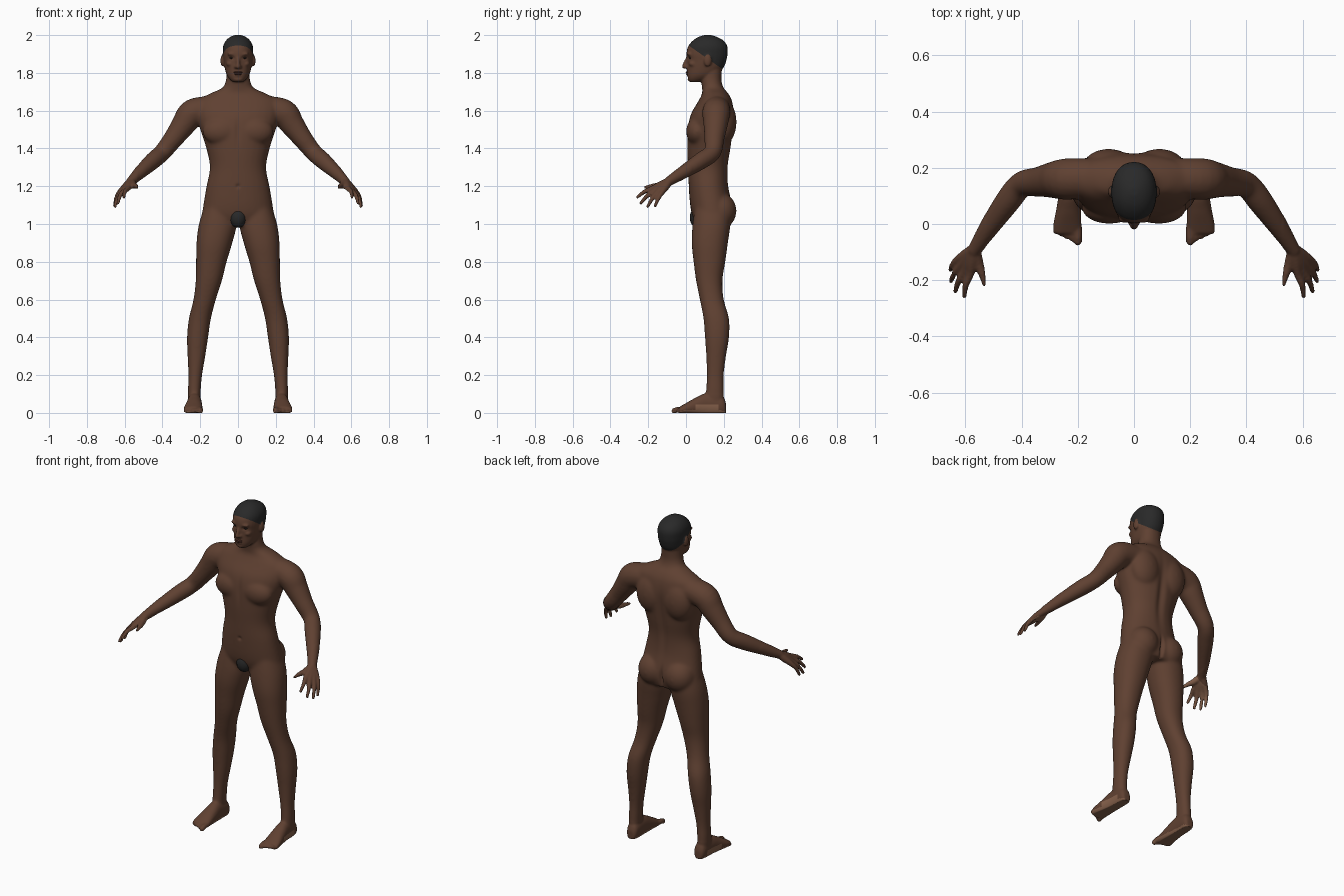
import bpy, bmesh, math
from mathutils import Vector, Matrix

old = bpy.data.objects.get("Cube")
if old:
    bpy.data.objects.remove(old, do_unlink=True)


def material(name, color):
    mat = bpy.data.materials.new(name)
    mat.use_nodes = True
    mat.diffuse_color = (*color, 1)
    bsdf = mat.node_tree.nodes["Principled BSDF"]
    bsdf.inputs["Base Color"].default_value = (*color, 1)
    bsdf.inputs["Roughness"].default_value = 0.8
    return mat


skin = material("brown skin", (0.115, 0.052, 0.031))
hair = material("black hair", (0.022, 0.022, 0.022))
pale = material("pale palm and sole", (0.23, 0.115, 0.068))
lip = material("dark lips", (0.085, 0.034, 0.024))
eye = material("dark eyes", (0.02, 0.014, 0.012))


def spline(rows, steps=5):
    """Smooth interpolation between rows of numbers."""
    rows = [Vector(r) for r in rows]
    out = []
    for i in range(len(rows) - 1):
        b, c = rows[i], rows[i + 1]
        a, d = rows[max(i - 1, 0)], rows[min(i + 2, len(rows) - 1)]
        for k in range(steps):
            t = k / steps
            out.append(0.5 * (2 * b + (c - a) * t + (2 * a - 5 * b + 4 * c - d) * t * t
                              + (3 * b - a - 3 * c + d) * t ** 3))
    return out + [rows[-1]]


def skin_rings(bm, rings):
    loops = [[bm.verts.new(p) for p in ring] for ring in rings]
    n = len(loops[0])
    for lo, hi in zip(loops, loops[1:]):
        for i in range(n):
            j = (i + 1) % n
            bm.faces.new((lo[i], lo[j], hi[j], hi[i]))
    bm.faces.new(loops[0][::-1])
    bm.faces.new(loops[-1])


def oval(center, u, v, n=28, square=0.92):
    """Slightly squared oval spanned by u and v."""
    ring = []
    for i in range(n):
        a = math.tau * i / n
        c, s = math.cos(a), math.sin(a)
        ring.append(center + u * math.copysign(abs(c) ** square, c)
                    + v * math.copysign(abs(s) ** square, s))
    return ring


def column(bm, rows, side=1):
    """Rows: height, left edge, right edge, front, back."""
    skin_rings(bm, [oval(Vector((side * (l + r) / 2, (f + b) / 2, z)),
                         Vector(((r - l) / 2, 0, 0)), Vector((0, (b - f) / 2, 0)))
                    for z, l, r, f, b in spline(rows)])


def tube(bm, rows, side=1):
    """Rows: centre and radius along a path."""
    pts = [(Vector((side * r[0], r[1], r[2])), r[3])
           for r in (list(v) for v in spline(rows))]
    rings = []
    for i, (p, r) in enumerate(pts):
        d = (pts[min(i + 1, len(pts) - 1)][0] - pts[max(i - 1, 0)][0]).normalized()
        u = d.cross(Vector((0.3, 0.5, 0.8))).normalized()
        rings.append(oval(p, u * r, d.cross(u) * r, 16, 1))
    skin_rings(bm, rings)
    for p, r in (pts[0], pts[-1]):
        ball(bm, p, (r, r, r))


def ball(bm, center, radii, side=1):
    c = Vector((center[0] * side, center[1], center[2]))
    bmesh.ops.create_uvsphere(bm, u_segments=20, v_segments=12, radius=1,
                              matrix=Matrix.Translation(c) @ Matrix.Diagonal((*radii, 1)))


def finish(bm, name, mats):
    me = bpy.data.meshes.new(name)
    bm.to_mesh(me)
    bm.free()
    for m in mats:
        me.materials.append(m)
    for p in me.polygons:
        p.use_smooth = True
    ob = bpy.data.objects.new(name, me)
    bpy.context.collection.objects.link(ob)
    return ob


bm = bmesh.new()

# Torso and neck: height, half width, front, back
torso = [(0.99, 0.17, 0.06, 0.23), (1.04, 0.19, 0.035, 0.245), (1.1, 0.184, 0.022, 0.245),
         (1.2, 0.167, 0.014, 0.225), (1.3, 0.149, 0.01, 0.223), (1.4, 0.168, 0.006, 0.238),
         (1.5, 0.2, 0.008, 0.25), (1.58, 0.22, 0.025, 0.255), (1.65, 0.215, 0.065, 0.245),
         (1.69, 0.15, 0.085, 0.225), (1.72, 0.085, 0.085, 0.2), (1.76, 0.064, 0.08, 0.188),
         (1.82, 0.06, 0.08, 0.19)]
column(bm, [(z, -w, w, f, b) for z, w, f, b in torso])

# Head
head = [(1.752, 0.026, 0.018, 0.07), (1.765, 0.043, 0.008, 0.12), (1.79, 0.06, 0.005, 0.165),
        (1.83, 0.071, 0.006, 0.2), (1.87, 0.077, 0.006, 0.215), (1.9, 0.08, 0.002, 0.22),
        (1.94, 0.079, 0.011, 0.219), (1.97, 0.065, 0.035, 0.2), (1.99, 0.042, 0.065, 0.165),
        (2.001, 0.015, 0.1, 0.13)]
column(bm, [(z, -w, w, f, b) for z, w, f, b in head])
tube(bm, [(0, 0.008, 1.882, 0.008), (0, -0.003, 1.855, 0.01), (0, -0.008, 1.834, 0.013)])

leg = [(1.1, 0.03, 0.175, 0.05, 0.23), (1.0, 0.008, 0.207, 0.035, 0.235),
       (0.9, 0.03, 0.22, 0.03, 0.222), (0.8, 0.06, 0.222, 0.04, 0.208),
       (0.7, 0.085, 0.224, 0.053, 0.193), (0.6, 0.117, 0.236, 0.073, 0.2),
       (0.5, 0.143, 0.26, 0.092, 0.228), (0.4, 0.158, 0.27, 0.1, 0.228),
       (0.3, 0.173, 0.267, 0.107, 0.212), (0.2, 0.19, 0.263, 0.11, 0.2),
       (0.12, 0.197, 0.265, 0.106, 0.2), (0.05, 0.2, 0.263, 0.1, 0.2)]
arm = [(0.14, 0.165, 1.61, 0.07), (0.24, 0.16, 1.588, 0.075), (0.285, 0.157, 1.53, 0.066),
       (0.34, 0.15, 1.455, 0.054), (0.4, 0.14, 1.38, 0.047), (0.45, 0.08, 1.335, 0.046),
       (0.51, -0.005, 1.28, 0.037), (0.567, -0.092, 1.225, 0.025)]
# Foot: y, centre x, half width, height
foot = [(0.212, 0.228, 0.02, 0.05), (0.19, 0.228, 0.034, 0.09), (0.11, 0.23, 0.038, 0.105),
        (0.05, 0.233, 0.044, 0.08), (0.0, 0.237, 0.05, 0.052), (-0.035, 0.239, 0.048, 0.032)]
wrist = Vector((0.567, -0.09, 1.225))
# Finger knuckles and tips, index to little
fingers = [((0.583, -0.178, 1.188), (0.604, -0.258, 1.142)),
           ((0.602, -0.168, 1.178), (0.636, -0.24, 1.11)),
           ((0.617, -0.149, 1.171), (0.651, -0.203, 1.092)),
           ((0.626, -0.126, 1.168), (0.653, -0.163, 1.096))]

for s in (1, -1):
    column(bm, leg, s)
    tube(bm, arm, s)
    # Hand
    for knuckle, tip in fingers:
        k, t = Vector(knuckle), Vector(tip)
        mid = k.lerp(t, 0.5) + Vector((0.005, 0, 0.007))
        tube(bm, [(*wrist, 0.022), (*wrist.lerp(k, 0.5), 0.02), (*k, 0.0145),
                  (*mid, 0.0115), (*t, 0.0085)], s)
    tube(bm, [(*wrist, 0.022), (0.553, -0.14, 1.205, 0.018), (0.54, -0.18, 1.2, 0.013),
              (0.531, -0.215, 1.194, 0.009)], s)
    # Foot and toes
    skin_rings(bm, [oval(Vector((s * cx, y, h * 0.42)), Vector((w, 0, 0)),
                         Vector((0, 0, h * 0.58))) for y, cx, w, h in spline(foot)])
    for i in range(5):
        r = 0.015 if i == 0 else 0.0105
        x = 0.2 + 0.0195 * i
        tube(bm, [(x, -0.01, 0.02, r), (x, -0.045 + 0.007 * i, 0.017, r),
                  (x, -0.062 + 0.009 * i, 0.011, r)], s)
    # Muscle masses
    ball(bm, (0.088, 0.183, 1.07), (0.09, 0.085, 0.095), s)
    ball(bm, (0.088, 0.06, 1.49), (0.1, 0.06, 0.075), s)
    ball(bm, (0.09, 0.2, 1.54), (0.095, 0.068, 0.12), s)
    # Ear, nostril, brow and cheek
    ball(bm, (0.082, 0.115, 1.865), (0.011, 0.02, 0.032), s)
    ball(bm, (0.013, 0.002, 1.832), (0.009, 0.01, 0.008), s)
    ball(bm, (0.032, 0.018, 1.9), (0.026, 0.014, 0.008), s)
    ball(bm, (0.043, 0.04, 1.848), (0.02, 0.025, 0.016), s)

# Fuse every part into one skin
body = finish(bm, "body", [])
mod = body.modifiers.new("fuse", "REMESH")
mod.mode = "VOXEL"
mod.voxel_size = 0.0058
bpy.context.view_layer.update()
fused = bpy.data.meshes.new_from_object(
    body.evaluated_get(bpy.context.evaluated_depsgraph_get()))
bpy.data.objects.remove(body, do_unlink=True)

bm = bmesh.new()
bm.from_mesh(fused)
bpy.data.meshes.remove(fused)
trunk = [v for v in bm.verts if abs(v.co.x) < 0.53 and 0.1 < v.co.z < 1.74]
for _ in range(14):
    bmesh.ops.smooth_vert(bm, verts=trunk, factor=0.5, use_axis_x=True,
                          use_axis_y=True, use_axis_z=True)
for _ in range(2):
    bmesh.ops.smooth_vert(bm, verts=bm.verts, factor=0.5, use_axis_x=True,
                          use_axis_y=True, use_axis_z=True)

# Soft dents: x, z, width, height, depth, facing (-1 front, 1 back)
dents = [(0.033, 1.879, 0.014, 0.009, 0.008, -1), (-0.033, 1.879, 0.014, 0.009, 0.008, -1),
         (0, 1.775, 0.02, 0.006, 0.004, -1), (0, 1.49, 0.014, 0.07, 0.006, -1),
         (0, 1.2, 0.01, 0.01, 0.008, -1), (0, 1.4, 0.022, 0.17, 0.012, 1),
         (0, 1.05, 0.01, 0.055, 0.018, 1)]
bm.normal_update()
for v in bm.verts:
    x, y, z = v.co
    for dx, dz, w, h, depth, face in dents:
        if v.normal.y * face > 0.2 and abs(x) < 0.2:
            v.co.y -= face * depth * math.exp(-((x - dx) / w) ** 2 - ((z - dz) / h) ** 2)
    v.co.z = max(v.co.z, 0)

# Clean hairline cut, then colour by region
line, slope = Vector((0, 0, 1.955)), Vector((0, 0.7, 1)).normalized()
top = [f for f in bm.faces if f.calc_center_median().z > 1.78]
geom = set(top) | {e for f in top for e in f.edges} | {v for f in top for v in f.verts}
bmesh.ops.bisect_plane(bm, geom=list(geom), plane_co=line, plane_no=slope)
bm.normal_update()
for f in bm.faces:
    c, n = f.calc_center_median(), f.normal
    s = 1 if c.x > 0 else -1
    palm = Vector((-0.7 * s, 0.22, -0.68))
    if c.z > 1.78 and (c - line).dot(slope) > 0 and abs(c.x) < 0.083:
        f.material_index = 1
    elif abs(c.x) > 0.52 and c.y < -0.1 and n.dot(palm) > 0.4:
        f.material_index = 2
    elif c.z < 0.045 and (n.z < -0.3 or (0.05 < c.y < 0.17 and n.x * s > 0.5)):
        f.material_index = 2
finish(bm, "body", [skin, hair, pale])

# Small face details and the lower hair patch
for s, name in ((1, "left_eye"), (-1, "right_eye")):
    bm = bmesh.new()
    ball(bm, (0.033, 0.023, 1.879), (0.013, 0.006, 0.005), s)
    finish(bm, name, [eye])
bm = bmesh.new()
ball(bm, (0, 0.008, 1.803), (0.023, 0.01, 0.005))
ball(bm, (0, 0.009, 1.794), (0.02, 0.01, 0.006))
finish(bm, "lips", [lip])
bm = bmesh.new()
ball(bm, (0, 0.06, 1.035), (0.044, 0.04, 0.055))
finish(bm, "lower_hair", [hair])
